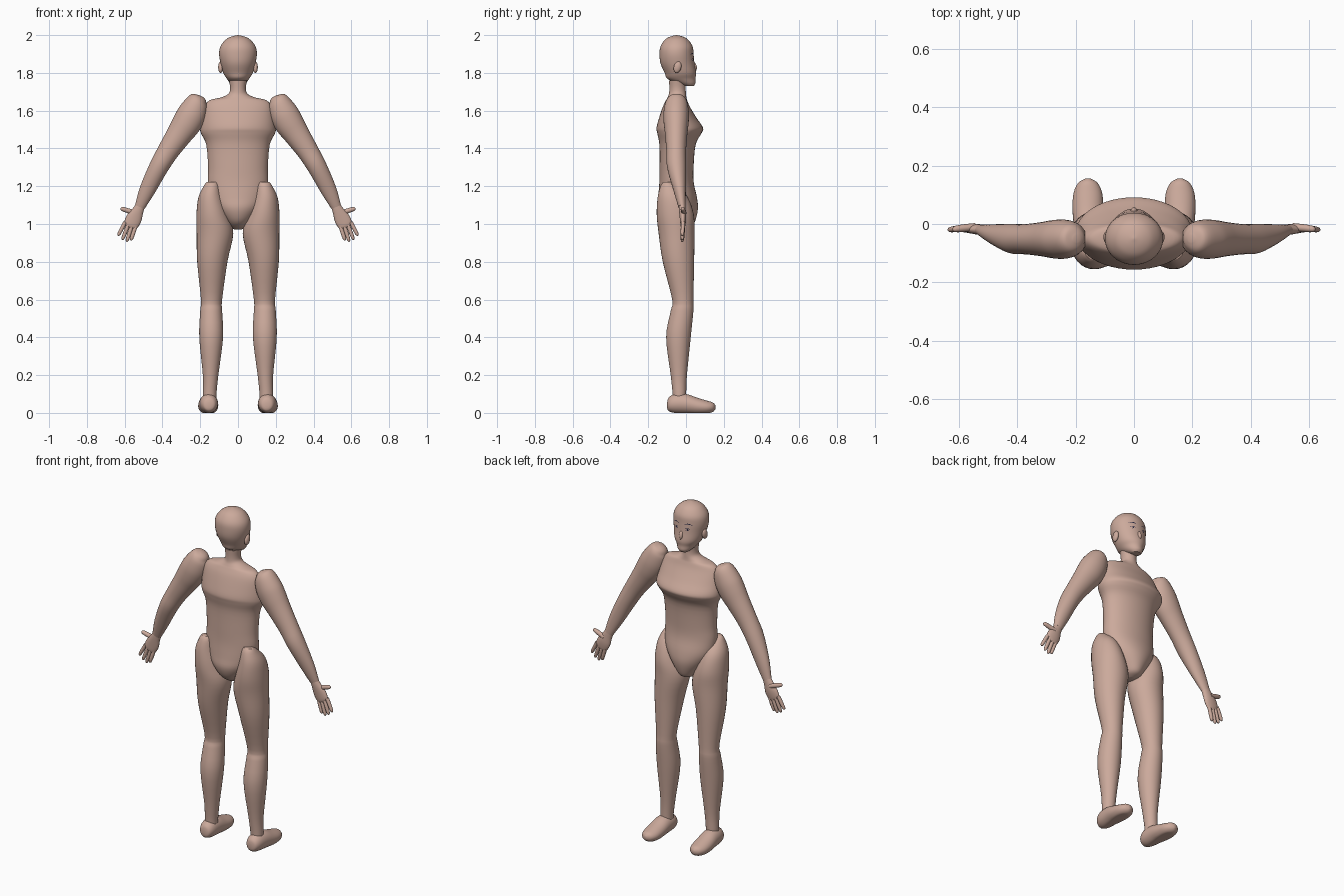
import bpy
from math import sin, cos, pi, radians
from mathutils import Vector, Euler
from mathutils.bvhtree import BVHTree

if "Cube" in bpy.data.objects:
    bpy.data.objects.remove(bpy.data.objects["Cube"], do_unlink=True)

X, Y, Z = Vector((1, 0, 0)), Vector((0, 1, 0)), Vector((0, 0, 1))


def material(name, rgb):
    m = bpy.data.materials.new(name)
    m.use_nodes = True
    m.diffuse_color = (*rgb, 1)
    m.node_tree.nodes["Principled BSDF"].inputs["Base Color"].default_value = (*rgb, 1)
    return m


skin = material("skin", (0.60, 0.40, 0.33))
dark = material("dark navy", (0.02, 0.02, 0.05))


def add_mesh(name, verts, faces, mat, side=1):
    if side < 0:
        verts = [Vector((-v.x, v.y, v.z)) for v in verts]
        faces = [f[::-1] for f in faces]
    me = bpy.data.meshes.new(name)
    me.from_pydata([tuple(v) for v in verts], [], faces)
    me.materials.append(mat)
    ob = bpy.data.objects.new(name, me)
    bpy.context.collection.objects.link(ob)
    bpy.ops.object.select_all(action='DESELECT')
    ob.select_set(True)
    bpy.context.view_layer.objects.active = ob
    bpy.ops.object.shade_smooth_by_angle(angle=radians(50))
    return ob


def spline(stations, steps):
    """Smooth interpolation through the stations."""
    p = [stations[0], *stations, stations[-1]]
    out = []
    for a, b, c, d in zip(p, p[1:], p[2:], p[3:]):
        for s in range(steps):
            t = s / steps
            out.append([(2*j + (k-i)*t + (2*i-5*j+4*k-l)*t*t + (3*j-i-3*k+l)*t**3) / 2
                        for i, j, k, l in zip(a, b, c, d)])
    return out + [list(stations[-1])]


def loft(name, stations, axis=None, depth=Y, side=1, n=32, steps=4, floor=None):
    """Skin over elliptical sections: x, y, z, half width, half depth."""
    rows = spline(stations, steps)
    pts = [Vector(r[:3]) for r in rows]
    verts, faces = [], []
    for i, r in enumerate(rows):
        t = axis or pts[min(i+1, len(pts)-1)] - pts[max(i-1, 0)]
        t = (t - depth * t.dot(depth)).normalized()
        u = depth.cross(t)
        for k in range(n):
            a = 2 * pi * k / n
            v = pts[i] + u * cos(a) * max(r[3], .001) + depth * sin(a) * max(r[4], .001)
            if floor is not None:
                v.z = max(v.z, floor)
            verts.append(v)
    for i in range(len(rows) - 1):
        for k in range(n):
            a, b = i * n + k, i * n + (k + 1) % n
            faces.append((a, b, b + n, a + n))
    last = (len(rows) - 1) * n
    faces += [tuple(reversed(range(n))), tuple(range(last, last + n))]
    return add_mesh(name, verts, faces, skin, side)


def ellipsoid(name, loc, size, rot=(0, 0, 0)):
    bpy.ops.mesh.primitive_uv_sphere_add(segments=20, ring_count=12, radius=1,
                                         location=loc, rotation=rot)
    ob = bpy.context.object
    ob.name, ob.scale = name, size
    ob.data.materials.append(skin)
    bpy.ops.object.shade_smooth()


# Torso with pelvis and neck, from the crotch upward
torso = [(-.03, .97, .015, .02), (-.03, .985, .045, .06), (-.04, 1.02, .075, .09),
         (-.045, 1.08, .12, .108), (-.045, 1.14, .15, .103), (-.05, 1.22, .16, .091),
         (-.05, 1.3, .158, .09), (-.045, 1.42, .168, .096), (-.035, 1.48, .196, .117),
         (-.033, 1.51, .2, .123), (-.043, 1.56, .192, .1), (-.051, 1.62, .178, .072),
         (-.05, 1.655, .15, .056), (-.048, 1.67, .09, .05), (-.045, 1.69, .05, .045),
         (-.045, 1.72, .042, .043), (-.045, 1.76, .047, .045)]
loft("torso", [(0, *s) for s in torso], Z, n=48)

# Head
head_rows = [(.02, 1.73, .025, .02), (0, 1.745, .042, .05), (-.025, 1.77, .06, .075),
             (-.03, 1.8, .078, .083), (-.045, 1.85, .092, .09), (-.05, 1.9, .1, .09),
             (-.05, 1.94, .093, .085), (-.05, 1.975, .066, .062),
             (-.05, 1.992, .036, .034), (-.05, 2, .002, .002)]
head = loft("head", [(0, *s) for s in head_rows], Z, n=40)
ellipsoid("nose", (0, .042, 1.832), (.012, .015, .026), (radians(12), 0, 0))

# Painted facial lines, draped over the head
tree = BVHTree.FromPolygons([v.co for v in head.data.vertices],
                            [p.vertices for p in head.data.polygons])


def drape(name, x0, x1, z, arch, half, side):
    n, verts = 8, []
    for i in range(n + 1):
        t = i / n
        mid = z + arch * sin(pi * t)
        thick = half * (.3 + sin(pi * t))
        for zz in (mid - thick, mid + thick):
            hit = tree.ray_cast(Vector((x0 + (x1 - x0) * t, 1, zz)), -Y)[0]
            verts.append(hit + Y * .0015)
    faces = [(2*i, 2*i + 1, 2*i + 3, 2*i + 2) for i in range(n)]
    add_mesh(name, verts, faces, dark, side)


leg = [(.138, -.1, 1.222, .028, .02), (.14, -.09, 1.2, .042, .045),
       (.145, -.07, 1.14, .065, .08), (.135, -.057, 1.05, .085, .098),
       (.122, -.05, .95, .097, .095), (.136, -.04, .8, .08, .083),
       (.14, -.017, .6, .056, .056), (.142, -.021, .54, .058, .06),
       (.142, -.04, .4, .063, .065), (.145, -.038, .2, .041, .043),
       (.15, -.035, .1, .036, .036), (.15, -.035, .05, .036, .036)]
foot = [(.153, -.1, .04, .012, .015), (.153, -.092, .045, .032, .035),
        (.154, -.06, .05, .046, .05), (.156, 0, .048, .051, .052),
        (.158, .06, .036, .053, .044), (.158, .11, .03, .048, .035),
        (.158, .142, .03, .032, .025), (.158, .156, .03, .008, .01)]
arm = [(.195, -.05, 1.677, .012, .012), (.2, -.05, 1.668, .038, .038),
       (.215, -.051, 1.645, .059, .057), (.24, -.052, 1.59, .076, .067),
       (.27, -.052, 1.535, .077, .066), (.31, -.052, 1.475, .068, .059),
       (.37, -.052, 1.385, .057, .052), (.42, -.05, 1.3, .051, .05),
       (.48, -.034, 1.18, .042, .033), (.52, -.021, 1.09, .027, .019)]
palm = [(.515, -.021, 1.1, .025, .018), (.53, -.019, 1.07, .03, .018),
        (.55, -.016, 1.03, .041, .017), (.568, -.016, .995, .038, .013),
        (.574, -.016, .983, .025, .008)]


def digit(name, base, tip, r, side):
    base, tip = Vector(base), Vector(tip)
    rows = [(*base.lerp(tip, t), r * k, r * k)
            for t, k in ((0, 1), (.5, 1), (.85, .85), (.96, .55), (1, .1))]
    loft(name, rows, side=side, n=12, steps=3)


for side, word in ((1, "left"), (-1, "right")):
    loft(word + "_leg", leg, -Z, side=side)
    loft(word + "_foot", foot, Y, Z, side, floor=0)
    loft(word + "_arm", arm, side=side)
    loft(word + "_palm", palm, side=side, n=24)
    for i, finger in enumerate(("index", "middle", "ring", "little")):
        t = i / 3
        base = (.597 - .055 * t, -.015, 1.01 - .022 * t)
        tip = (.635 - .068 * t, -.02, .938 - .05 * sin(pi * t * .6) + .022 * t)
        digit(f"{word}_{finger}_finger", base, tip, .0105, side)
    digit(word + "_thumb", (.545, -.01, 1.058), (.622, -.018, 1.083), .013, side)
    ellipsoid(word + "_ear", (side * .092, -.045, 1.83), (.013, .02, .031),
              Euler((radians(-15), 0, 0)))
    drape(word + "_eyebrow", .015, .06, 1.897, .006, .002, side)
    drape(word + "_upper_eyelid", .02, .052, 1.872, .005, .0014, side)
    drape(word + "_lower_eyelid", .024, .048, 1.868, -.004, .0008, side)
    drape(word + "_iris", .032, .04, 1.871, 0, .0035, side)
